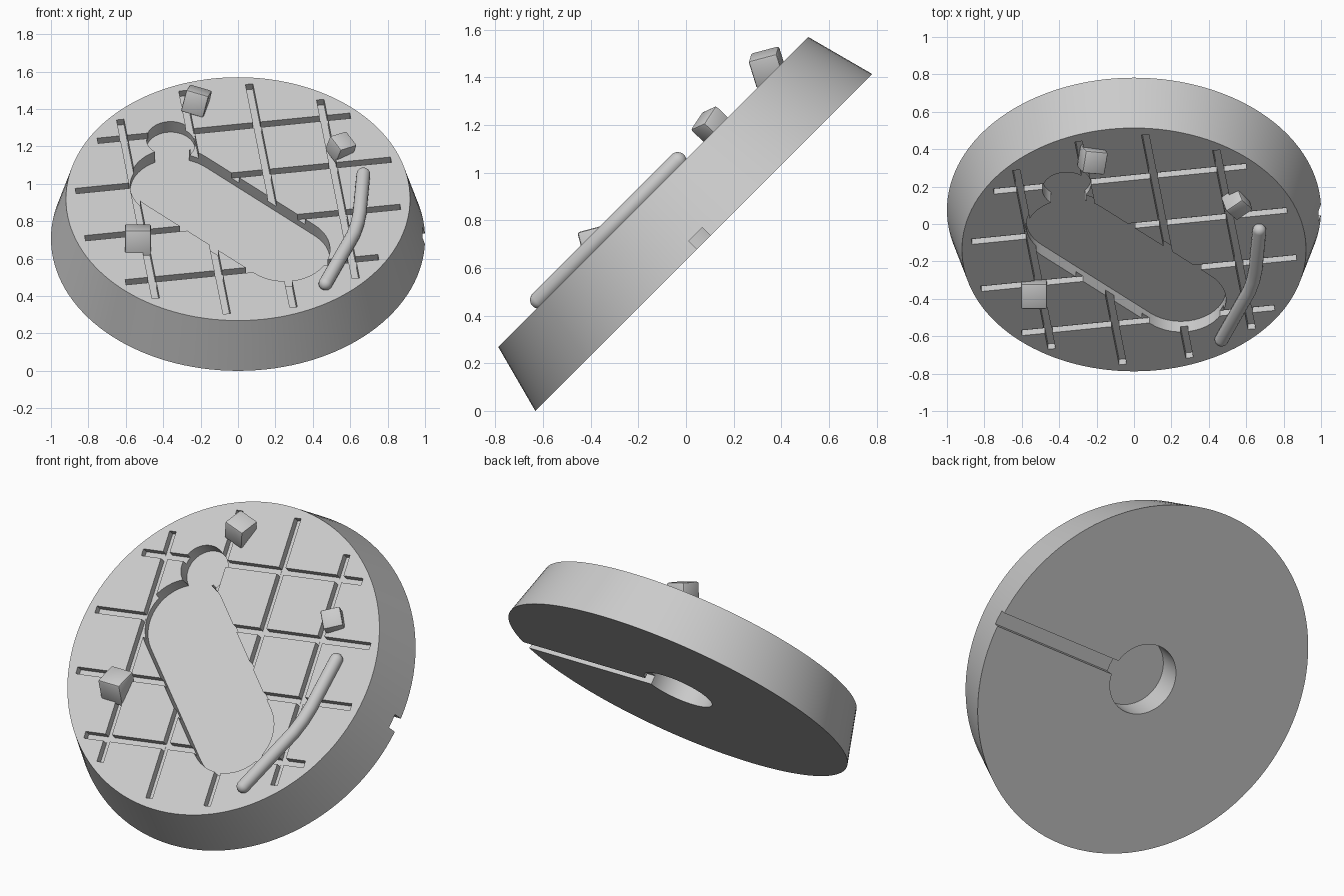
import bpy, math
from mathutils import Matrix, Vector, Euler

if "Cube" in bpy.data.objects:
    bpy.data.objects.remove(bpy.data.objects["Cube"], do_unlink=True)

TOP = 0.3            # thickness of the disc
TILT = Matrix.Translation((0, 0.075, 0.707)) @ Matrix.Rotation(math.radians(45), 4, 'X')

stone = bpy.data.materials.new("stone_grey")
stone.use_nodes = True
COLOUR = (0.6, 0.6, 0.6, 1)
stone.diffuse_color = COLOUR
stone.node_tree.nodes["Principled BSDF"].inputs["Base Color"].default_value = COLOUR


def activate(ob):
    bpy.ops.object.select_all(action='DESELECT')
    ob.select_set(True)
    bpy.context.view_layer.objects.active = ob


def finish(ob, name):
    """Name, colour, shade and tilt a part."""
    ob.name = name
    ob.data.materials.clear()
    ob.data.materials.append(stone)
    activate(ob)
    bpy.ops.object.shade_smooth_by_angle(angle=math.radians(30))
    ob.matrix_world = TILT @ ob.matrix_world


def box(centre, size, rotation=(0, 0, 0)):
    bpy.ops.mesh.primitive_cube_add(size=1)
    ob = bpy.context.object
    ob.data.transform(Matrix.Diagonal((*size, 1)))
    ob.matrix_world = Matrix.Translation(centre) @ Euler(rotation).to_matrix().to_4x4()
    return ob


def cylinder(x, y, radius, low, high, sides=64):
    bpy.ops.mesh.primitive_cylinder_add(vertices=sides, radius=radius, depth=high - low,
                                        location=(x, y, (low + high) / 2))
    return bpy.context.object


def prism(outline, low, high):
    n = len(outline)
    verts = [(x, y, z) for z in (low, high) for x, y in outline]
    faces = [list(range(n))[::-1], list(range(n, 2 * n))]
    faces += [(i, (i + 1) % n, n + (i + 1) % n, n + i) for i in range(n)]
    mesh = bpy.data.meshes.new("prism")
    mesh.from_pydata(verts, [], faces)
    ob = bpy.data.objects.new("prism", mesh)
    bpy.context.collection.objects.link(ob)
    return ob


def cut(target, cutter):
    cutter.hide_render = True
    bpy.context.view_layer.update()
    activate(target)
    mod = target.modifiers.new("cut", 'BOOLEAN')
    mod.operation = 'DIFFERENCE'
    mod.solver = 'EXACT'
    mod.object = cutter
    bpy.ops.object.modifier_apply(modifier=mod.name)
    bpy.data.objects.remove(cutter, do_unlink=True)


# Tapered disc
bpy.ops.mesh.primitive_cone_add(vertices=128, radius1=1, radius2=0.92, depth=TOP,
                                location=(0, 0, TOP / 2))
disc = bpy.context.object

# Grid of shallow grooves, turned a little
turn = math.radians(8)
for quarter in (0, 1):
    angle = turn + quarter * math.pi / 2
    for offset in (-0.54, -0.18, 0.18, 0.54):
        length = 2 * math.sqrt(0.87 ** 2 - offset ** 2)
        centre = Matrix.Rotation(angle, 3, 'Z') @ Vector((0, offset, TOP + 0.01))
        cut(disc, box(centre, (length, 0.04, 0.1 + quarter * 0.002), (0, 0, angle)))

# Long rounded recess with a small round one at its end
head, tail, radius = Vector((-0.335, 0.14)), Vector((0.25, -0.38)), 0.242
along = tail - head
start = math.atan2(along.y, along.x) + math.pi / 2
outline = []
for end, begin in ((head, start), (tail, start + math.pi)):
    for i in range(25):
        a = begin + math.pi * i / 24
        outline.append(end + radius * Vector((math.cos(a), math.sin(a))))
cut(disc, prism(outline, TOP - 0.08, TOP + 0.1))
cut(disc, cylinder(-0.36, 0.455, 0.13, TOP - 0.08, TOP + 0.1, 48))

# Round socket and side channel underneath
cut(disc, cylinder(0, 0, 0.2, -0.1, 0.15))
cut(disc, box((0.65, 0, 0), (1, 0.08, 0.1)))
finish(disc, "base_disc")

# Bevelled stones
for name, place, size, degrees in (
        ("stone_front", (-0.535, -0.32, 0.31), 0.14, (-30, 0, 0)),
        ("stone_back", (-0.222, 0.71, 0.33), 0.125, (-30, 8, -15)),
        ("stone_side", (0.55, 0.37, 0.32), 0.11, (10, 12, 35))):
    rock = box(place, (size, size, size), [math.radians(d) for d in degrees])
    activate(rock)
    bevel = rock.modifiers.new("bevel", 'BEVEL')
    bevel.width = 0.01
    bevel.segments = 2
    bpy.ops.object.modifier_apply(modifier=bevel.name)
    bpy.context.view_layer.update()
    finish(rock, name)

# Bent round rod with domed ends
R = 0.037
path = [Vector((x, y, TOP + 0.02)) for x, y in
        ((0.67, 0.165), (0.65, -0.13), (0.638, -0.21), (0.617, -0.29), (0.468, -0.66))]


def dome(end, inner):
    out = (end - inner).normalized()
    steps = [math.pi / 2 * i / 6 for i in range(1, 7)]
    return [(end + out * R * math.sin(a), max(math.cos(a), 0.01)) for a in steps]


points = dome(path[0], path[1])[::-1] + [(p, 1) for p in path] + dome(path[-1], path[-2])
curve = bpy.data.curves.new("rod", 'CURVE')
curve.dimensions = '3D'
curve.bevel_depth = R
curve.bevel_resolution = 6
curve.use_fill_caps = True
spline = curve.splines.new('POLY')
spline.points.add(len(points) - 1)
for point, (co, scale) in zip(spline.points, points):
    point.co = (*co, 1)
    point.radius = scale
rod = bpy.data.objects.new("rod", curve)
bpy.context.collection.objects.link(rod)
activate(rod)
bpy.ops.object.convert(target='MESH')
finish(bpy.context.object, "bent_rod")
